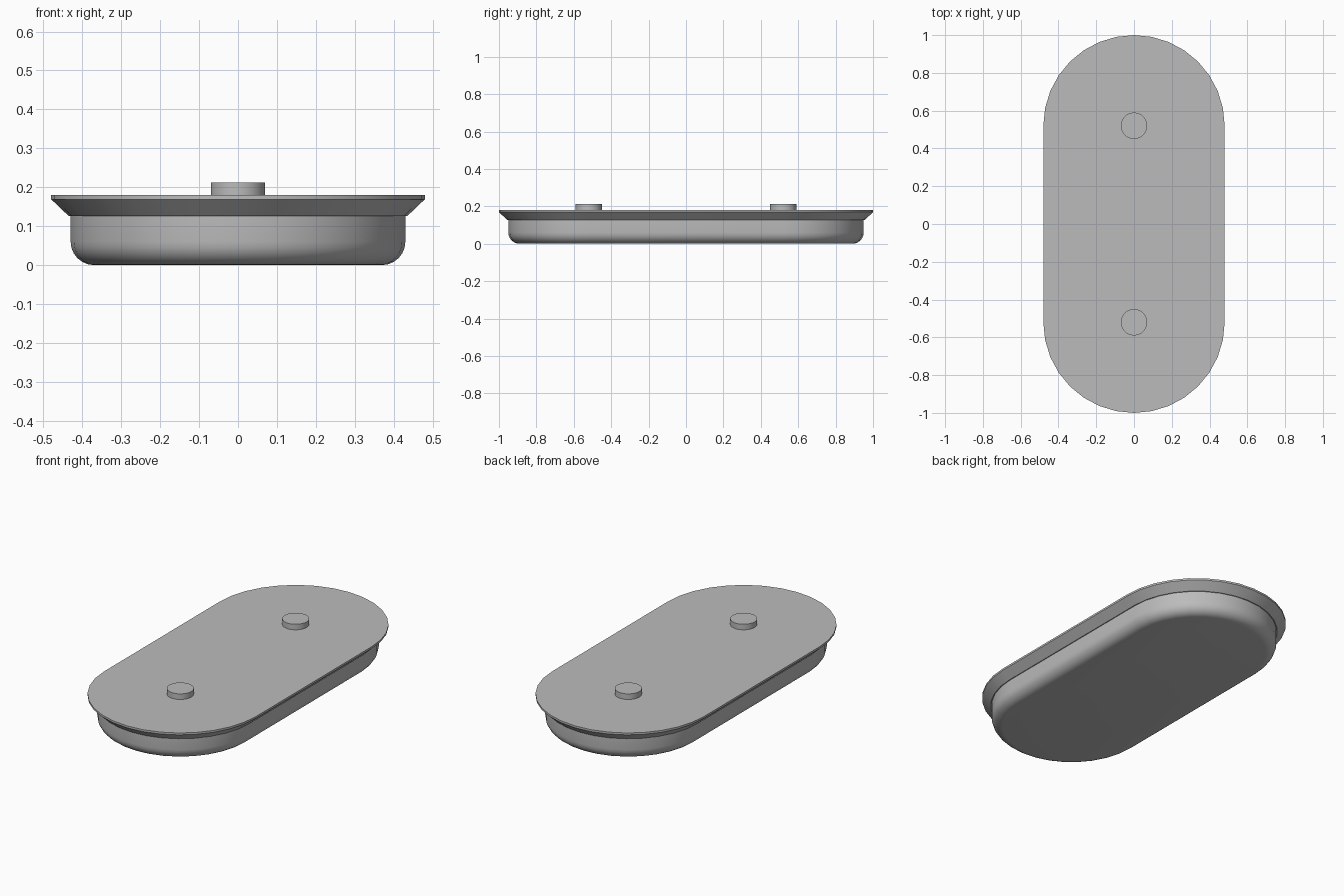
import bpy, bmesh, math

if "Cube" in bpy.data.objects:
    bpy.data.objects.remove(bpy.data.objects["Cube"])

SEGS = 16          # facets in each rounded end
CENTRE_Y = 0.52    # centre of each rounded end

grey = bpy.data.materials.new("plain grey")
grey.diffuse_color = (0.5, 0.5, 0.5, 1)
grey.use_nodes = True
grey.node_tree.nodes["Principled BSDF"].inputs["Base Color"].default_value = grey.diffuse_color


def loft(name, profile, outline):
    """Stack an outline through (radius, z) pairs and cap both ends."""
    bm = bmesh.new()
    rings = [[bm.verts.new((x, y, z)) for x, y in outline(r)] for r, z in profile]
    for a, b in zip(rings, rings[1:]):
        for i in range(len(a)):
            j = (i + 1) % len(a)
            bm.faces.new((a[i], a[j], b[j], b[i]))
    bm.faces.new(rings[0][::-1])
    bm.faces.new(rings[-1])
    mesh = bpy.data.meshes.new(name)
    bm.to_mesh(mesh)
    bm.free()
    mesh.materials.append(grey)
    obj = bpy.data.objects.new(name, mesh)
    bpy.context.collection.objects.link(obj)
    bpy.ops.object.select_all(action='DESELECT')
    obj.select_set(True)
    bpy.context.view_layer.objects.active = obj
    bpy.ops.object.shade_smooth_by_angle(angle=math.radians(30))
    return obj


def stadium(r):
    """Two half circles joined by straight sides."""
    points = []
    for start, cy in ((0, CENTRE_Y), (math.pi, -CENTRE_Y)):
        for i in range(SEGS + 1):
            a = start + math.pi * i / SEGS
            points.append((r * math.cos(a), cy + r * math.sin(a)))
    return points


def circle(r, n=32):
    return [(r * math.cos(2 * math.pi * i / n), r * math.sin(2 * math.pi * i / n))
            for i in range(n)]


# Tray body with a rounded bottom edge
FILLET = 0.06
body = [(0.43 - FILLET * (1 - math.sin(a)), FILLET * (1 - math.cos(a)))
        for a in (math.radians(15 * i) for i in range(7))]
loft("body", body + [(0.43, 0.126)], stadium)

# Flared rim plate
loft("rim_plate", [(0.435, 0.126), (0.48, 0.169), (0.48, 0.18)], stadium)

# Locating pins
for name, y in (("front_pin", -CENTRE_Y), ("back_pin", CENTRE_Y)):
    pin = loft(name, [(0.07, 0.175), (0.07, 0.212)], circle)
    pin.location.y = y
